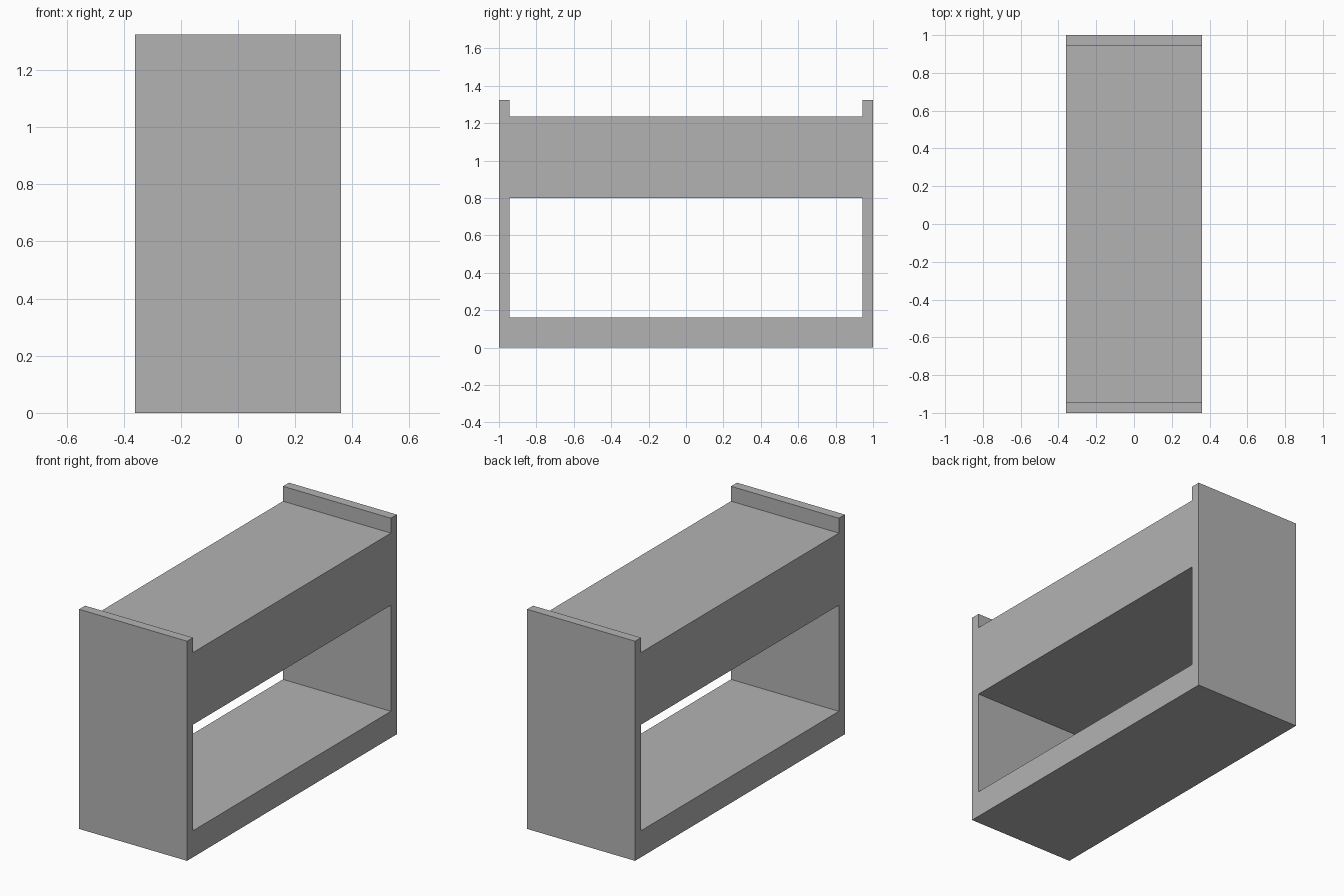
import bpy
import bmesh
from mathutils import Vector

default = bpy.data.objects.get("Cube")
if default:
    bpy.data.objects.remove(default, do_unlink=True)

# Main dimensions
HALF_WIDTH = 0.36
END = 1.0            # outer face of the end panels
INNER = 0.943        # inner face of the end panels
BASE_TOP = 0.16
BODY_BOTTOM = 0.80
BODY_TOP = 1.235
HEIGHT = 1.325

# Plain grey paint
grey = bpy.data.materials.new("plain grey")
grey.use_nodes = True
colour = (0.45, 0.45, 0.45, 1)
grey.diffuse_color = colour
grey.node_tree.nodes["Principled BSDF"].inputs["Base Color"].default_value = colour


def add_loop(bm, points):
    """Add a closed loop of edges in the side plane."""
    verts = [bm.verts.new((-HALF_WIDTH, y, z)) for y, z in points]
    return [bm.edges.new((a, b)) for a, b in zip(verts, verts[1:] + verts[:1])]


# Side profile: raised end panels, upper body and base around an open bay
half = [(END, 0), (END, HEIGHT), (INNER, HEIGHT), (INNER, BODY_TOP)]
outline = half + [(-y, z) for y, z in reversed(half)]
opening = [(INNER, BASE_TOP), (INNER, BODY_BOTTOM),
           (-INNER, BODY_BOTTOM), (-INNER, BASE_TOP)]

bm = bmesh.new()
edges = add_loop(bm, outline) + add_loop(bm, opening)
bmesh.ops.triangle_fill(bm, edges=edges, use_beauty=True)

# Extrude the profile across the full width into one solid frame
result = bmesh.ops.extrude_face_region(bm, geom=bm.faces[:], use_keep_orig=True)
moved = [g for g in result["geom"] if isinstance(g, bmesh.types.BMVert)]
bmesh.ops.translate(bm, verts=moved, vec=Vector((2 * HALF_WIDTH, 0, 0)))
bmesh.ops.recalc_face_normals(bm, faces=bm.faces[:])

mesh = bpy.data.meshes.new("bench_frame")
bm.to_mesh(mesh)
bm.free()
mesh.materials.append(grey)
frame = bpy.data.objects.new("bench_frame", mesh)
bpy.context.collection.objects.link(frame)
